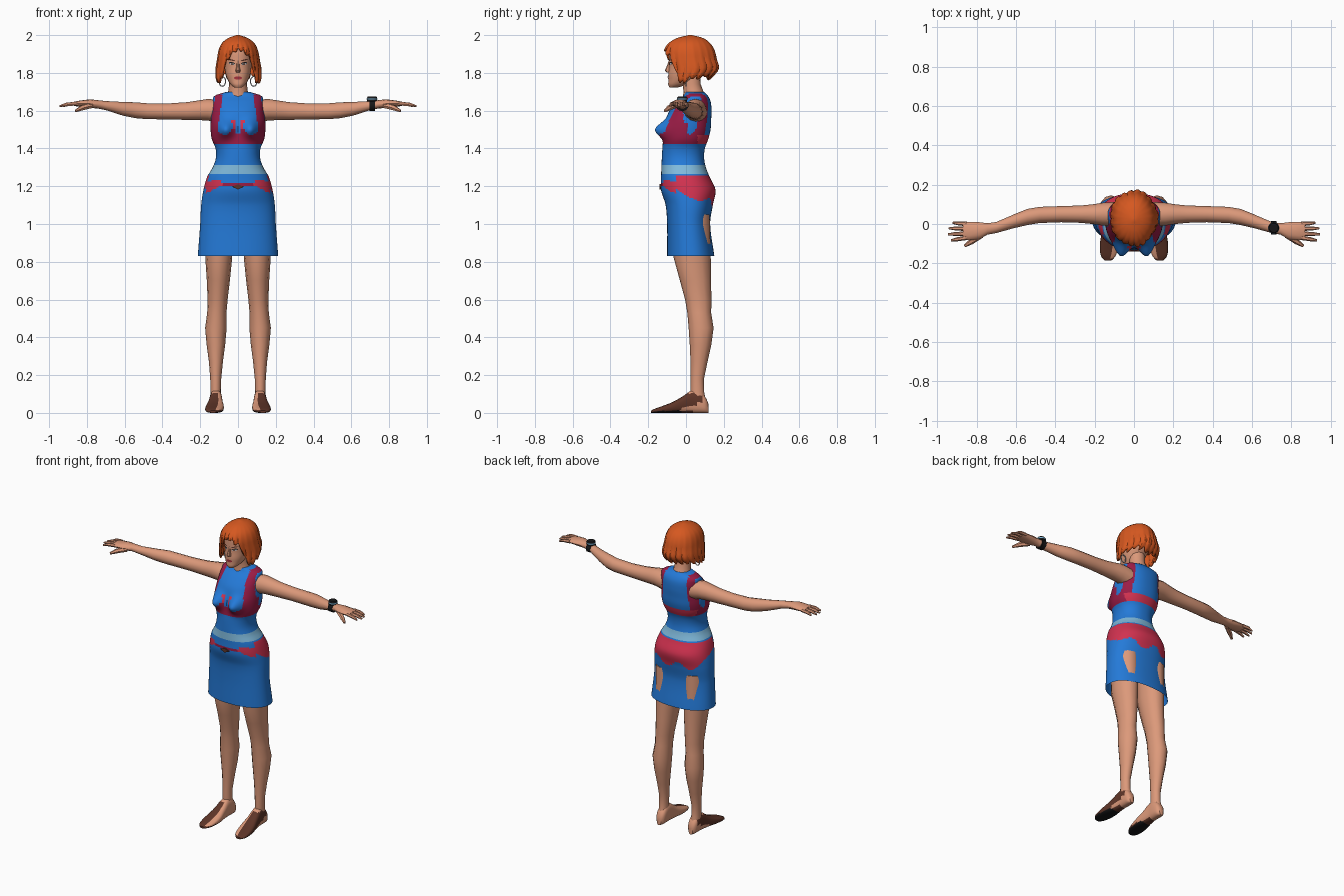
import bpy, bmesh, math, random
from mathutils import Vector

if "Cube" in bpy.data.objects:
    bpy.data.objects.remove(bpy.data.objects["Cube"])

random.seed(4)
X, Y, Z = Vector((1, 0, 0)), Vector((0, 1, 0)), Vector((0, 0, 1))


def colour(name, r, g, b):
    m = bpy.data.materials.new(name)
    m.diffuse_color = [((c / 255 + 0.055) / 1.055) ** 2.4 for c in (r, g, b)] + [1]
    m.use_nodes = True
    m.node_tree.nodes["Principled BSDF"].inputs["Base Color"].default_value = m.diffuse_color
    return m


SKIN = colour("skin", 220, 153, 122)
BLUE = colour("dress blue", 36, 122, 216)
CRIMSON = colour("crimson", 155, 28, 70)
PINK = colour("pink red", 210, 50, 80)
PALE = colour("pale blue", 128, 186, 220)
ORANGE = colour("orange hair", 214, 88, 32)
BROWN = colour("dark brown", 94, 53, 40)
BLACK = colour("black", 22, 22, 24)
LIPS = colour("lip red", 168, 52, 62)
SILVER = colour("silver", 196, 200, 206)


def sample(rows, t):
    """Smooth interpolation of a profile table keyed by its first column."""
    i = 0
    while i < len(rows) - 2 and t > rows[i + 1][0]:
        i += 1
    a, b = rows[i], rows[i + 1]
    p, q = rows[max(i - 1, 0)], rows[min(i + 2, len(rows) - 1)]
    h = b[0] - a[0]
    u = min(max((t - a[0]) / h, 0), 1)
    out = []
    for k in range(1, len(a)):
        m0 = (b[k] - p[k]) / (b[0] - p[0]) * h
        m1 = (q[k] - a[k]) / (q[0] - a[0]) * h
        out.append((2*u**3 - 3*u*u + 1) * a[k] + (u**3 - 2*u*u + u) * m0
                   + (3*u*u - 2*u**3) * b[k] + (u**3 - u*u) * m1)
    return out


def ring(c, u, v, ru, rv, n, e=2.0):
    pts = []
    for i in range(n):
        a = 2 * math.pi * i / n
        ca, sa = math.cos(a), math.sin(a)
        pts.append(Vector(c) + u * ru * math.copysign(abs(ca) ** (2 / e), ca)
                   + v * rv * math.copysign(abs(sa) ** (2 / e), sa))
    return pts


def finish(name, bm, mats, rule=None, angle=40):
    bmesh.ops.recalc_face_normals(bm, faces=bm.faces)
    if rule:
        for f in bm.faces:
            f.material_index = mats.index(rule(f.calc_center_median(), f.normal))
    me = bpy.data.meshes.new(name)
    bm.to_mesh(me)
    bm.free()
    for m in mats:
        me.materials.append(m)
    ob = bpy.data.objects.new(name, me)
    bpy.context.collection.objects.link(ob)
    bpy.ops.object.select_all(action='DESELECT')
    ob.select_set(True)
    bpy.context.view_layer.objects.active = ob
    bpy.ops.object.shade_smooth_by_angle(angle=math.radians(angle))
    return ob


def loft(name, rings, mats, rule=None, start=True, end=True, angle=40):
    bm = bmesh.new()
    vs = [[bm.verts.new(p) for p in r] for r in rings]
    n = len(rings[0])
    for a, b in zip(vs, vs[1:]):
        for i in range(n):
            bm.faces.new((a[i], a[(i + 1) % n], b[(i + 1) % n], b[i]))
    if start:
        bm.faces.new(vs[0])
    if end:
        bm.faces.new(vs[-1])
    return finish(name, bm, mats, rule, angle)


def z_ring(z, rx, yf, yb, n, e):
    return ring((0, (yf + yb) / 2, z), X, Y, rx, (yb - yf) / 2, n, e)


# --- dress: z, half width, front y, back y
DRESS = [(.83, .213, -.10, .15), (1.0, .20, -.10, .128), (1.1, .195, -.108, .142),
         (1.18, .183, -.132, .156), (1.25, .163, -.132, .125), (1.3, .134, -.13, .105),
         (1.35, .117, -.128, .096), (1.4, .119, -.125, .10), (1.45, .139, -.12, .118),
         (1.5, .145, -.114, .13), (1.55, .144, -.106, .133), (1.6, .138, -.087, .135),
         (1.65, .134, -.045, .13), (1.68, .122, -.012, .115), (1.7, .06, -.005, .095)]


def dress_rule(c, n):
    x, z, front = abs(c.x), c.z, c.y < 0.01
    cup = math.hypot(x - .07, z - 1.515)
    if 1.268 < z < 1.31:
        return PALE
    if z > 1.47:
        strap = .103 + max(0, 1.66 - z) * (.17 if front else .1)
        if abs(x - strap) < .02:
            return CRIMSON
    if front and 1.425 < z < 1.55 and c.y < -.03:
        if .042 < cup < .06 and x < .11:
            return PINK if z > 1.5 else CRIMSON
        if cup >= .042 and z < 1.475:
            return CRIMSON
    elif 1.425 < z < 1.468:
        return PINK if c.y > .06 else CRIMSON
    if c.y < -.05:
        if x > .085 and 1.235 - (x - .085) * .1 > z > 1.205 - (x - .085) * .5:
            return PINK
        if x <= .125 and 1.203 < z < 1.22:
            return CRIMSON
    elif 1.255 > z > 1.19 - .08 * min(1, (c.y + .05) / .18) - .022 * math.sin(c.x * 38):
        return PINK
    return BLUE


rings = []
for j in range(111):
    z = .83 + .87 * j / 110
    pts = z_ring(z, *sample(DRESS, z), 88, 2.25)
    for p in pts:
        if p.y < 0:
            p.y -= .06 * math.exp(-((abs(p.x) - .068) / .042) ** 2 - ((z - 1.5) / .045) ** 2)
    rings.append(pts)
loft("dress", rings, [BLUE, PALE, CRIMSON, PINK], dress_rule, start=False)

# belt buckle
loft("belt_buckle", [ring((0, y, 1.197), X, Z, .032, .014, 4) for y in (-.13, -.141)], [BROWN])

# --- neck and head
loft("neck", [ring((0, y, z), X, Y, r, r * 1.02, 16) for z, y, r in
              [(1.66, .045, .062), (1.7, .04, .052), (1.74, .03, .047), (1.8, .025, .048)]], [SKIN])
HEAD = [(1.722, .018, -.086, -.045), (1.735, .036, -.094, -.005), (1.76, .053, -.093, .04),
        (1.79, .064, -.094, .07), (1.83, .071, -.09, .1), (1.87, .075, -.09, .12),
        (1.92, .074, -.085, .125), (1.96, .055, -.06, .10), (1.985, .015, -.005, .045)]
zs = [1.722 + .263 * j / 26 for j in range(27)]
loft("head", [z_ring(z, *sample(HEAD, z), 36, 2.2) for z in zs], [SKIN])
loft("nose", [ring((0, y, z), X, Y, w, d, 8) for z, y, w, d in
              [(1.865, -.085, .006, .006), (1.835, -.09, .008, .012),
               (1.812, -.094, .013, .018), (1.803, -.09, .011, .012)]], [SKIN])


def face_y(x, z):
    rx, yf, yb = sample(HEAD, z)
    return (yf + yb) / 2 - (yb - yf) / 2 * max(0, 1 - abs(x / rx) ** 2.2) ** (1 / 2.2)


def face_plate(name, x, z, w, h, tilt, mat, lift):
    bm = bmesh.new()
    pos = [(0, 0)] + [(w * math.cos(a * math.pi / 6), h * math.sin(a * math.pi / 6)) for a in range(12)]
    vs = [bm.verts.new((x + u, face_y(x + u, z + v + u * tilt) - lift, z + v + u * tilt)) for u, v in pos]
    for i in range(12):
        bm.faces.new((vs[0], vs[1 + i], vs[1 + (i + 1) % 12]))
    finish(name, bm, [mat])


for s, side in ((1, "left"), (-1, "right")):
    face_plate(side + "_lid", s * .033, 1.85, .0165, .0075, s * .15, BLACK, .002)
    face_plate(side + "_eye", s * .033, 1.848, .0135, .0045, s * .15, SILVER, .0035)
    face_plate(side + "_iris", s * .032, 1.848, .0045, .0045, 0, BROWN, .005)
    face_plate(side + "_brow", s * .034, 1.868, .019, .0035, s * .22, BROWN, .003)
face_plate("mouth", 0, 1.773, .021, .0085, 0, LIPS, .003)

# --- hair: bob shell with a ragged edge and an open face
HAIR = [(1.73, .108, -.085, .085), (1.77, .12, -.098, .13), (1.82, .121, -.108, .172),
        (1.87, .113, -.115, .162), (1.92, .104, -.113, .15), (1.96, .084, -.088, .125),
        (1.987, .047, -.04, .085), (2.0, .008, .015, .03)]
EDGE = [(0, 1.925), (12, 1.915), (28, 1.89), (40, 1.85), (48, 1.79), (60, 1.75),
        (100, 1.765), (140, 1.775), (180, 1.765)]
N = 60
columns = []
for i in range(N):
    phi = 360 * i / N
    off = min(abs(phi - 4), 360 - abs(phi - 4))
    columns.append((math.radians(phi), sample(EDGE, off)[0] + (.018 if i % 3 == 0 else 0)
                    + random.uniform(-.008, .008)))
rings = []
for j in range(17):
    t = j / 16
    pts = []
    for i, (phi, low) in enumerate(columns):
        z = 2.0 - (2.0 - low) * t ** 1.5
        rx, yf, yb = sample(HAIR, z)
        k = 1 + t * (-.035 if i % 3 == 0 else .015) + .03 * t * math.sin(phi * 5)
        pts.append(Vector((rx * k * math.sin(phi),
                           (yf + yb) / 2 - (yb - yf) / 2 * k * math.cos(phi), z)))
    rings.append(pts)
hair = loft("hair", rings, [ORANGE], end=False, angle=30)
mod = hair.modifiers.new("thickness", 'SOLIDIFY')
mod.thickness, mod.offset = .014, -1

# --- limbs: tables are for the +x side and mirrored by s
ARM = [(.10, .05, 1.595, .062, .062), (.16, .05, 1.605, .058, .057), (.21, .05, 1.602, .05, .052),
       (.27, .05, 1.598, .044, .047), (.37, .05, 1.596, .041, .042), (.48, .046, 1.597, .041, .042),
       (.54, .036, 1.602, .041, .042), (.61, .014, 1.61, .035, .036), (.70, -.018, 1.627, .028, .024),
       (.745, -.025, 1.634, .029, .022), (.785, -.034, 1.637, .043, .023),
       (.84, -.036, 1.637, .047, .016), (.868, -.035, 1.636, .041, .011)]
LEG = [(1.05, .1, .03, .08, .095), (.82, .102, .033, .071, .098), (.7, .104, .05, .061, .082),
       (.6, .108, .065, .053, .07), (.53, .112, .07, .051, .063), (.45, .117, .08, .057, .066),
       (.36, .117, .077, .049, .057), (.27, .117, .069, .037, .045), (.18, .118, .06, .029, .035),
       (.11, .118, .06, .028, .036), (.06, .118, .066, .029, .04)]
# y, centre x, half width, height
FOOT = [(-.185, .132, .018, .012), (-.165, .131, .036, .022), (-.12, .127, .047, .038),
        (-.07, .122, .047, .058), (-.02, .119, .039, .086), (.03, .117, .033, .118),
        (.075, .116, .032, .112), (.105, .116, .027, .08), (.118, .116, .014, .05)]
# base y, tip x, tip y
FINGERS = [(.0, .922, .006, "little"), (-.024, .941, -.022, "ring"),
           (-.049, .945, -.052, "middle"), (-.07, .93, -.083, "index")]


def digit(name, s, a, b, r):
    a, b = Vector(a), Vector(b)
    mid = a.lerp(b, .6) + Z * .005
    d = (b - a).normalized()
    side = d.cross(Z).normalized()
    up = side.cross(d)
    pts = [ring(p, side, up, k, k, 6) for p, k in ((a, r), (mid, r * .9), (b, r * .45))]
    loft(name, [[Vector((s * p.x, p.y, p.z)) for p in q] for q in pts], [SKIN])


for s, side in ((1, "left"), (-1, "right")):
    loft(side + "_arm", [ring((s * x, y, z), Y, Z, a, b, 12) for x, y, z, a, b in ARM], [SKIN])
    for y, tx, ty, label in FINGERS:
        digit(f"{side}_{label}_finger", s, (.85, y, 1.637), (tx, ty, 1.624), .0115)
    digit(side + "_thumb", s, (.775, -.055, 1.628), (.86, -.112, 1.598), .016)
    loft(side + "_leg", [ring((s * x, y, z), X, Y, a, b, 12) for z, x, y, a, b in LEG], [SKIN])

    def shoe_rule(c, n, s=s):
        if n.z < -.6 and c.z < .03:
            return BLACK if c.y < -.02 else (BROWN if c.y < .04 else SKIN)
        out = (c.x * s - sample(FOOT, c.y)[0]) > -.012
        sole = c.z < .016 and c.y < -.03
        band = c.y < .09 and c.z > .32 * (c.y + .09) and c.z < .105
        return BROWN if sole or (out and band) else SKIN

    rings = []
    for j in range(31):
        y = -.185 + .303 * j / 30
        x, w, h = sample(FOOT, y)
        rings.append(ring((s * x, y, h / 2), X, Z, w, h / 2, 24, 2.7))
    loft(side + "_foot", rings, [SKIN, BROWN, BLACK], shoe_rule)

    # hoop earring
    hoop = [ring((s * .083 + .017 * math.cos(a), .0, 1.755 + .026 * math.sin(a)),
                 Vector((math.cos(a), 0, math.sin(a))), Y, .003, .003, 6)
            for a in [k * math.pi / 8 for k in range(17)]]
    loft(side + "_earring", hoop, [SILVER], start=False, end=False)

# --- watch
loft("watch_strap", [ring((x, -.02, 1.628), Y, Z, .034, .03, 16) for x in (.695, .725)], [BLACK])
loft("watch_case", [ring((.71, -.02, z), X, Y, r, r, 16) for z, r in
                    [(1.648, .026), (1.668, .027), (1.674, .023)]], [BLACK])
loft("watch_rim", [ring((.71, -.02, z), X, Y, .0285, .0285, 16) for z in (1.658, 1.665)], [PALE])
